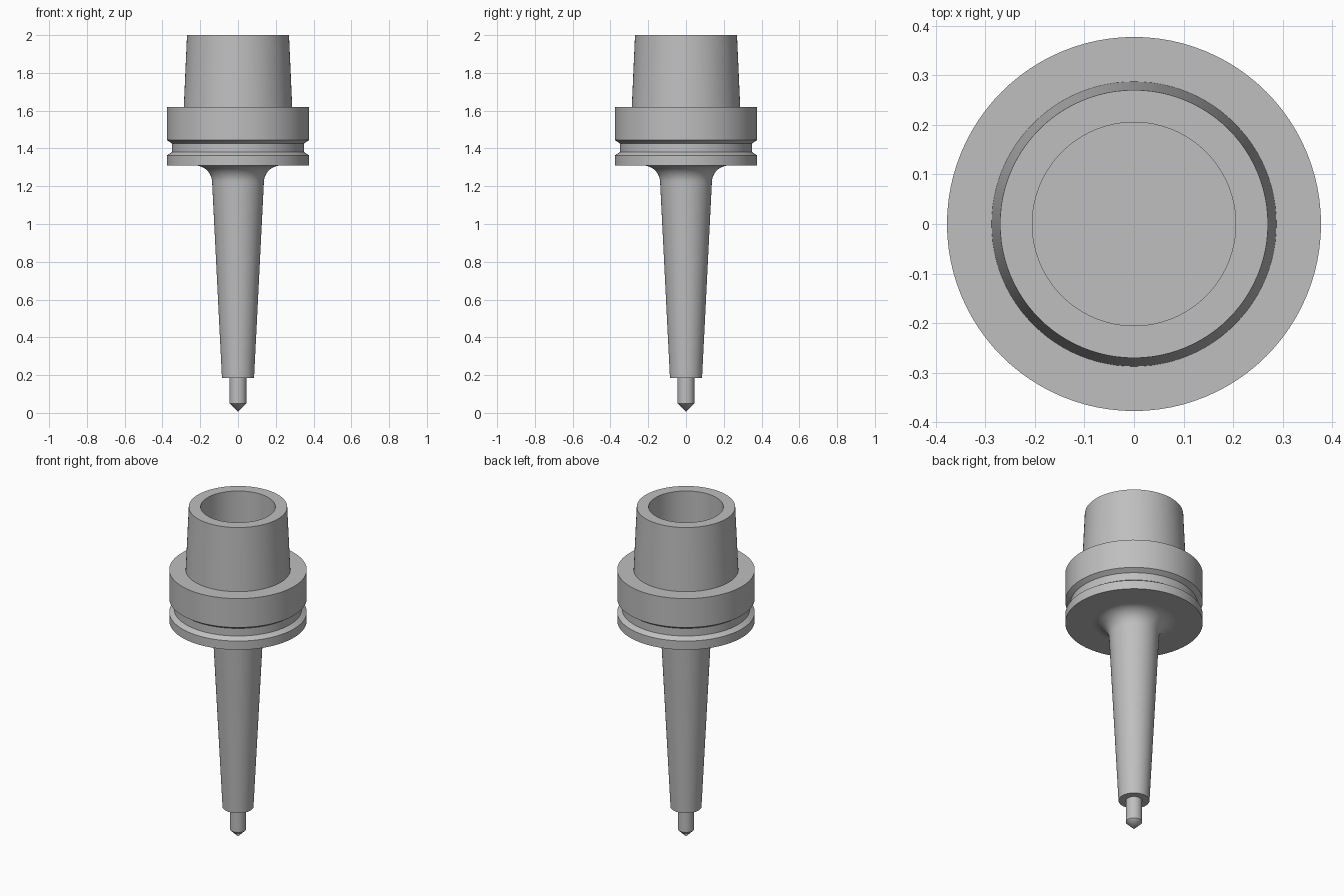
import bpy, bmesh
from math import sin, cos, pi, radians

SEGMENTS = 96

cube = bpy.data.objects.get("Cube")
if cube:
    bpy.data.objects.remove(cube, do_unlink=True)

steel = bpy.data.materials.new("steel grey")
steel.use_nodes = True
grey = (0.52, 0.52, 0.52, 1)
steel.diffuse_color = grey
steel.node_tree.nodes["Principled BSDF"].inputs["Base Color"].default_value = grey


def lathe(name, profile):
    """Spin (radius, height) points, listed from the tip upward, around z."""
    bm = bmesh.new()
    rings = [[bm.verts.new((r * cos(2 * pi * i / SEGMENTS), r * sin(2 * pi * i / SEGMENTS), z))
              for i in range(SEGMENTS)] for r, z in profile]
    for low, high in zip(rings, rings[1:]):
        for i in range(SEGMENTS):
            j = (i + 1) % SEGMENTS
            bm.faces.new((low[i], low[j], high[j], high[i]))
    # Collapse the rings that lie on the axis
    bmesh.ops.remove_doubles(bm, verts=bm.verts, dist=1e-5)
    mesh = bpy.data.meshes.new(name)
    bm.to_mesh(mesh)
    bm.free()
    mesh.materials.append(steel)
    obj = bpy.data.objects.new(name, mesh)
    bpy.context.collection.objects.link(obj)
    bpy.ops.object.select_all(action='DESELECT')
    obj.select_set(True)
    bpy.context.view_layer.objects.active = obj
    bpy.ops.object.shade_smooth_by_angle(angle=radians(25))


# Pointed pin at the bottom
lathe("tip_pin", [(0, 0.005), (0.045, 0.05), (0.045, 0.185)])

# Tapered shank, flaring in a fillet into the flange
fillet = 0.09
neck = 0.137
arc = [(neck + fillet * (1 - cos(a)), 1.22 + fillet * sin(a))
       for a in (pi / 2 * k / 12 for k in range(13))]
lathe("shank", [(0.045, 0.185), (0.085, 0.185)] + arc)

# Flange with a gripping groove
lathe("flange", [(neck + fillet, 1.31), (0.377, 1.31), (0.377, 1.363), (0.35, 1.381),
                 (0.35, 1.427), (0.377, 1.445), (0.377, 1.62), (0.287, 1.62)])

# Hollow taper with a blind bore
lathe("hollow_taper", [(0.287, 1.62), (0.27, 2), (0.205, 2), (0.205, 1.62), (0, 1.62)])
